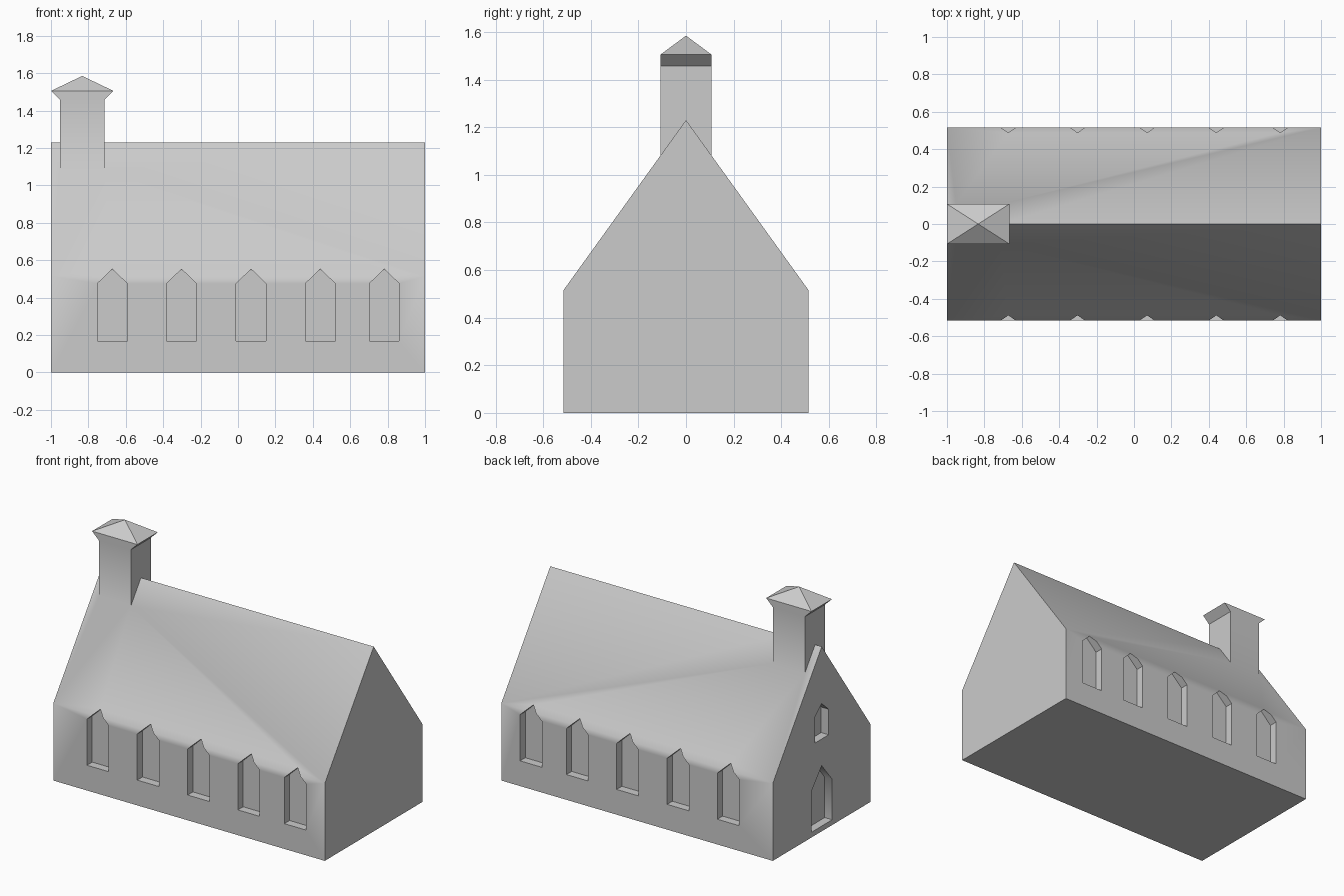
import bpy, bmesh, math

if "Cube" in bpy.data.objects:
    bpy.data.objects.remove(bpy.data.objects["Cube"])

stone = bpy.data.materials.new("pale_grey")
stone.diffuse_color = (0.6, 0.6, 0.6, 1)
stone.use_nodes = True
stone.node_tree.nodes["Principled BSDF"].inputs["Base Color"].default_value = stone.diffuse_color


def make_object(name, bm):
    bmesh.ops.recalc_face_normals(bm, faces=bm.faces)
    mesh = bpy.data.meshes.new(name)
    bm.to_mesh(mesh)
    bm.free()
    mesh.materials.append(stone)
    obj = bpy.data.objects.new(name, mesh)
    bpy.context.collection.objects.link(obj)
    return obj


def prism(bm, outline, start, offset):
    """Extrude a closed outline given by 3D points."""
    a = [bm.verts.new(p) for p in outline]
    b = [bm.verts.new([c + d for c, d in zip(p, offset)]) for p in outline]
    bm.faces.new(a)
    bm.faces.new(b[::-1])
    for i in range(len(a)):
        j = (i + 1) % len(a)
        bm.faces.new((a[i], b[i], b[j], a[j]))


def arch(centre, half, bottom, spring, peak):
    """Pointed opening outline as (across, up) pairs."""
    return [(centre - half, bottom), (centre + half, bottom),
            (centre + half, spring), (centre, peak), (centre - half, spring)]


def combine(target, other, operation):
    mod = target.modifiers.new(operation.lower(), "BOOLEAN")
    mod.operation = operation
    mod.solver = "EXACT"
    mod.object = other
    bpy.context.view_layer.objects.active = target
    bpy.ops.object.modifier_apply(modifier=mod.name)
    bpy.data.objects.remove(other)


W, EAVE, RIDGE, DEPTH = 0.515, 0.515, 1.23, 0.055

# Hall with a gabled roof
bm = bmesh.new()
gable = [(-W, 0), (W, 0), (W, EAVE), (0, RIDGE), (-W, EAVE)]
prism(bm, [(-1, y, z) for y, z in gable], -1, (2, 0, 0))
chapel = make_object("chapel", bm)

# Bell tower: shaft, flared head and pyramid cap
bm = bmesh.new()
CX, HY = -0.833, 0.107
rings = []
for half, z in ((0.118, 0.95), (0.118, 1.457), (0.167, 1.505)):
    rings.append([bm.verts.new((CX + sx * half, sy * HY, z))
                  for sx, sy in ((-1, -1), (1, -1), (1, 1), (-1, 1))])
apex = bm.verts.new((CX, 0, 1.585))
bm.faces.new(rings[0][::-1])
for i in range(4):
    j = (i + 1) % 4
    for low, high in zip(rings, rings[1:]):
        bm.faces.new((low[i], low[j], high[j], high[i]))
    bm.faces.new((rings[2][i], rings[2][j], apex))
combine(chapel, make_object("bell_tower", bm), "UNION")

# Recessed side windows, end door and small window above it
bm = bmesh.new()
for side in (-1, 1):
    for cx in (-0.672, -0.302, 0.07, 0.44, 0.782):
        prism(bm, [(x, side * (W - DEPTH), z)
                   for x, z in arch(cx, 0.08, 0.168, 0.475, 0.552)],
              0, (0, side * 0.2, 0))
for opening in (arch(0, 0.11, 0.035, 0.305, 0.437),
                arch(0, 0.073, 0.615, 0.785, 0.85)):
    prism(bm, [(-1 + DEPTH, y, z) for y, z in opening], 0, (-0.2, 0, 0))
combine(chapel, make_object("opening_cutter", bm), "DIFFERENCE")

# Soft eaves, crisp corners
bpy.ops.object.select_all(action="DESELECT")
chapel.select_set(True)
bpy.context.view_layer.objects.active = chapel
bpy.ops.object.shade_smooth_by_angle(angle=math.radians(40))
